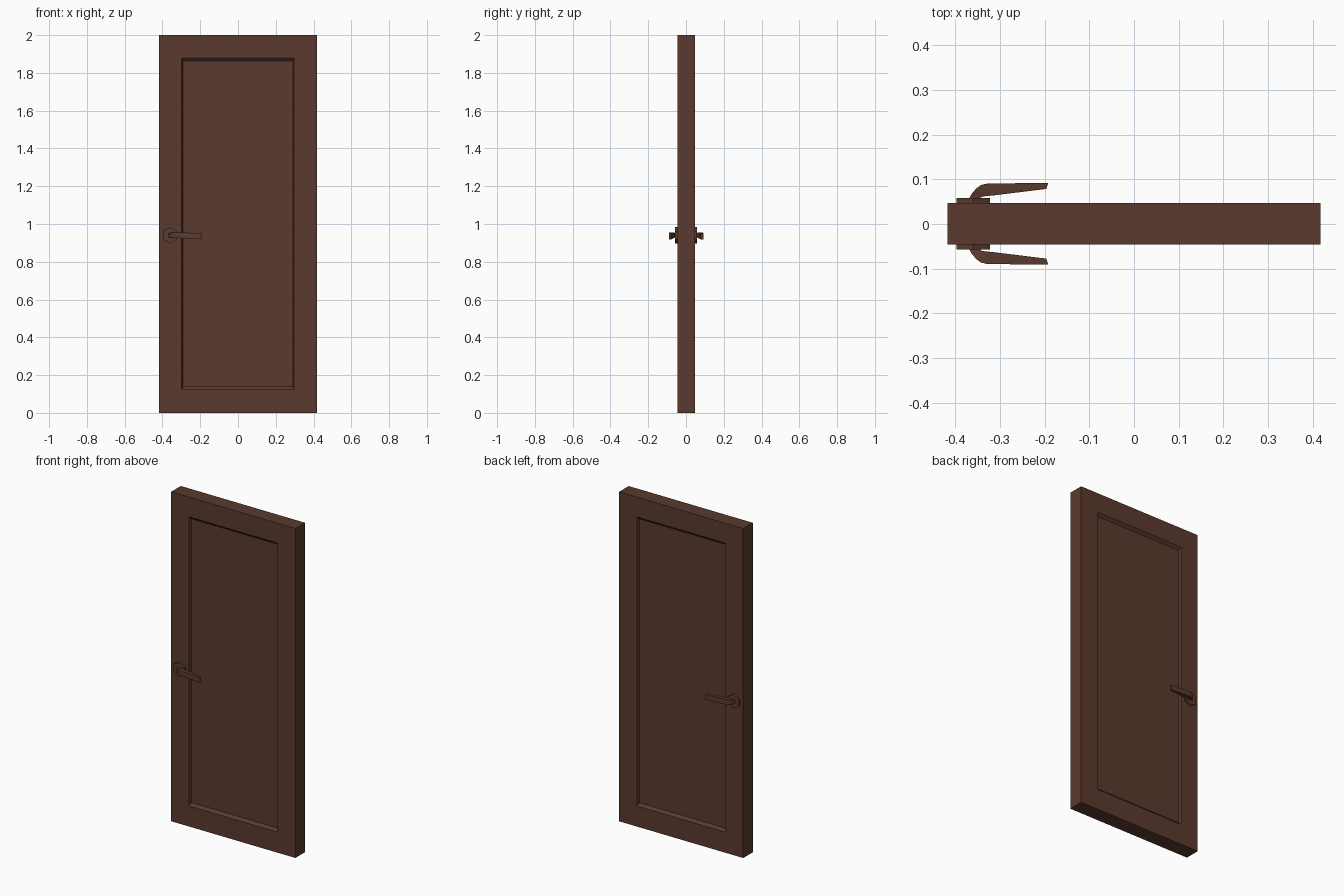
import bpy, bmesh, math
from mathutils import Vector

if "Cube" in bpy.data.objects:
    bpy.data.objects.remove(bpy.data.objects["Cube"])

wood = bpy.data.materials.new("dark brown wood")
wood.diffuse_color = (0.1, 0.042, 0.026, 1)
wood.use_nodes = True
wood.node_tree.nodes["Principled BSDF"].inputs["Base Color"].default_value = wood.diffuse_color


def finish(bm, name):
    bmesh.ops.recalc_face_normals(bm, faces=bm.faces[:])
    mesh = bpy.data.meshes.new(name)
    bm.to_mesh(mesh)
    bm.free()
    mesh.materials.append(wood)
    obj = bpy.data.objects.new(name, mesh)
    bpy.context.collection.objects.link(obj)
    return obj


def bridge(bm, rings, caps=True):
    loops = [[bm.verts.new(p) for p in r] for r in rings]
    n = len(loops[0])
    for a, b in zip(loops, loops[1:]):
        for i in range(n):
            bm.faces.new((a[i], a[(i + 1) % n], b[(i + 1) % n], b[i]))
    if caps:
        bm.faces.new(loops[0])
        bm.faces.new(loops[-1])


def rect(x0, x1, z0, z1, y):
    return [(x0, y, z0), (x1, y, z0), (x1, y, z1), (x0, y, z1)]


# Door leaf with a sloped recessed panel on both faces
FRONT, BACK, DEPTH = -0.0455, 0.0465, 0.015
outer = (-0.417, 0.417, 0, 2)
opening = (-0.298, 0.296, 0.125, 1.88)
panel = (-0.292, 0.290, 0.141, 1.864)
bm = bmesh.new()
bridge(bm, [rect(*panel, FRONT + DEPTH), rect(*opening, FRONT), rect(*outer, FRONT),
            rect(*outer, BACK), rect(*opening, BACK), rect(*panel, BACK - DEPTH)])
finish(bm, "door_leaf")

# Lever path: (outer x, outer y, inner x, inner y, centre z, half height), y off the leaf
LEVER = [
    (-0.369, 0.010, -0.346, 0.010, 0.940, 0.010),
    (-0.364, 0.020, -0.343, 0.013, 0.940, 0.011),
    (-0.353, 0.033, -0.338, 0.015, 0.941, 0.013),
    (-0.342, 0.041, -0.331, 0.016, 0.941, 0.0145),
    (-0.328, 0.044, -0.318, 0.017, 0.941, 0.0150),
    (-0.192, 0.0455, -0.196, 0.032, 0.935, 0.0165),
]

for side, face, label in ((-1, FRONT, "front"), (1, BACK, "back")):
    # Hexagonal rosette, pointed at top and bottom
    bm = bmesh.new()
    bridge(bm, [[(-0.3595 + 0.043 * math.sin(i * math.pi / 3), face + side * d,
                  0.94 + 0.043 * math.cos(i * math.pi / 3)) for i in range(6)]
                for d in (-0.003, 0.0115)])
    finish(bm, label + "_rosette")

    # Curved neck and tapering flat lever
    bm = bmesh.new()
    bridge(bm, [[(ox, face + side * oy, z - h), (ox, face + side * oy, z + h),
                 (ix, face + side * iy, z + h), (ix, face + side * iy, z - h)]
                for ox, oy, ix, iy, z, h in LEVER])
    finish(bm, label + "_lever_handle")
